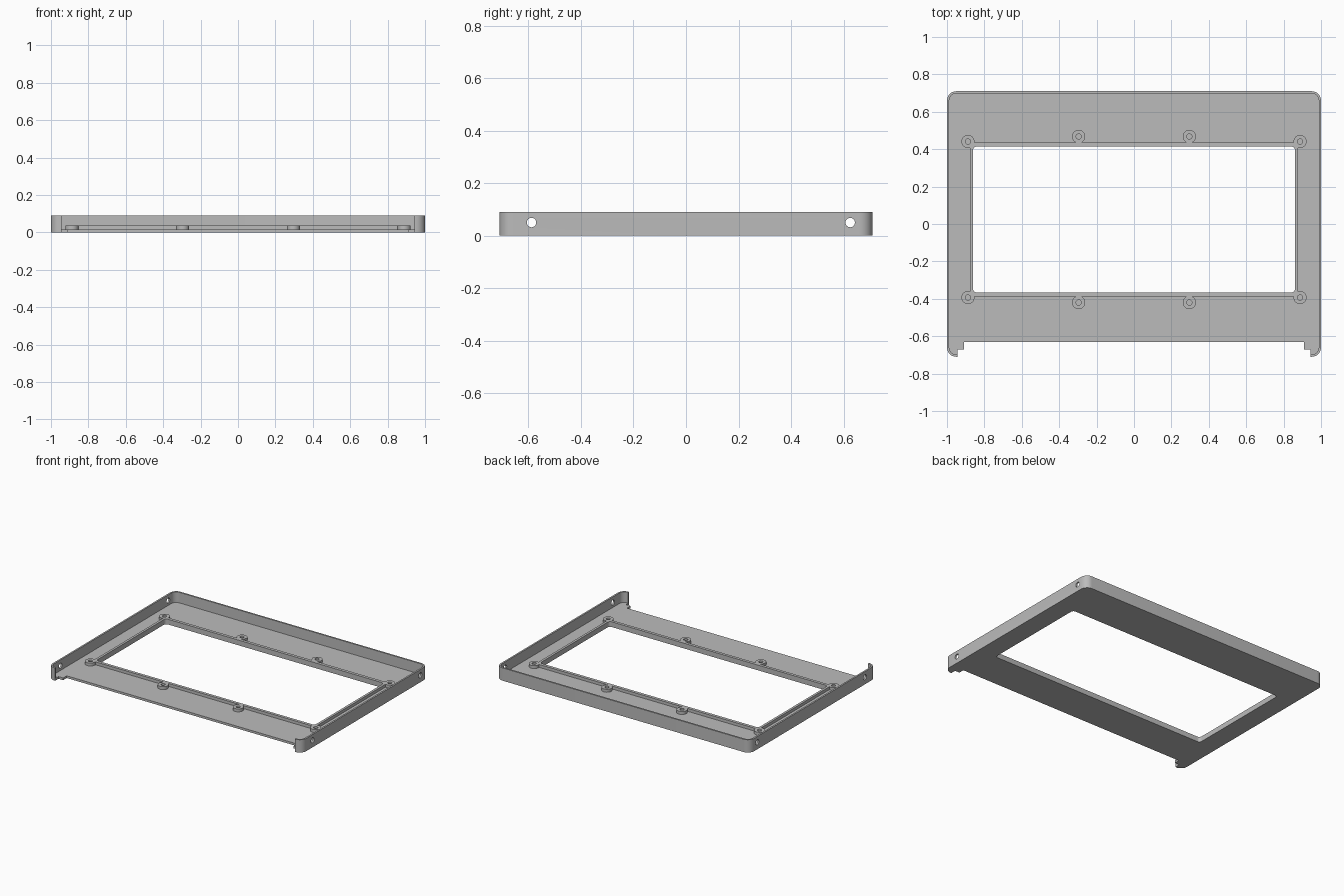
import bpy, bmesh, math

default = bpy.data.objects.get("Cube")
if default:
    bpy.data.objects.remove(default, do_unlink=True)

HEIGHT, FLOOR, RIM_TOP = 0.091, 0.016, 0.037
BOSSES = [(x * s, y) for s in (-1, 1)
          for x, y in ((0.888, 0.441), (0.296, 0.468), (0.888, -0.393), (0.296, -0.42))]

grey = bpy.data.materials.new("plain grey")
grey.use_nodes = True
colour = (0.5, 0.5, 0.5, 1)
grey.diffuse_color = colour
grey.node_tree.nodes["Principled BSDF"].inputs["Base Color"].default_value = colour


def rounded(x0, x1, y0, y1, r, steps=8):
    """Outline of a rounded rectangle, counter-clockwise."""
    corners = ((x1 - r, y1 - r), (x0 + r, y1 - r), (x0 + r, y0 + r), (x1 - r, y0 + r))
    return [(cx + r * math.cos(a), cy + r * math.sin(a))
            for k, (cx, cy) in enumerate(corners)
            for a in (math.pi / 2 * (k + i / steps) for i in range(steps + 1))]


def box(x0, x1, y0, y1):
    return [(x0, y0), (x1, y0), (x1, y1), (x0, y1)]


def circle(cx, cy, r, n=32):
    return [(cx + r * math.cos(2 * math.pi * i / n), cy + r * math.sin(2 * math.pi * i / n))
            for i in range(n)]


def prism(name, outline, low, high, along_x=False):
    """Extrude an outline upwards, or a (y, z) outline along x."""
    bm = bmesh.new()
    place = (lambda p: (low, *p)) if along_x else (lambda p: (*p, low))
    face = bm.faces.new([bm.verts.new(place(p)) for p in outline])
    made = bmesh.ops.extrude_face_region(bm, geom=[face])["geom"]
    shift = (high - low, 0, 0) if along_x else (0, 0, high - low)
    bmesh.ops.translate(bm, vec=shift, verts=[v for v in made if isinstance(v, bmesh.types.BMVert)])
    bmesh.ops.recalc_face_normals(bm, faces=bm.faces)
    mesh = bpy.data.meshes.new(name)
    bm.to_mesh(mesh)
    bm.free()
    mesh.materials.append(grey)
    obj = bpy.data.objects.new(name, mesh)
    bpy.context.collection.objects.link(obj)
    return obj


def combine(body, tools, operation):
    """Apply boolean operations and remove the helper solids."""
    for tool in tools:
        mod = body.modifiers.new("shape", 'BOOLEAN')
        mod.operation, mod.solver, mod.object = operation, 'EXACT', tool
    bpy.context.view_layer.update()
    graph = bpy.context.evaluated_depsgraph_get()
    mesh = bpy.data.meshes.new_from_object(body.evaluated_get(graph))
    body.modifiers.clear()
    body.data = mesh
    for tool in tools:
        bpy.data.objects.remove(tool, do_unlink=True)


window = rounded(-0.861, 0.861, -0.366, 0.414, 0.02)

# Tray: floor and thin walls, open along the front with stepped ends
tray = prism("tray", rounded(-1, 1, -0.71, 0.71, 0.05), 0, HEIGHT)
cuts = [
    prism("cavity", rounded(-0.988, 0.988, -0.698, 0.698, 0.038), FLOOR, 0.2),
    prism("window_cut", window, -0.1, 0.2),
    prism("front_cut", box(-0.945, 0.945, -0.8, -0.672), -0.1, 0.2),
    prism("front_step_cut", box(-0.908, 0.908, -0.75, -0.632), -0.1, 0.2),
]
# Side wall screw holes
cuts += [prism("side_hole", circle(y, 0.05, 0.018), -1.1, 1.1, True) for y in (-0.588, 0.625)]
combine(tray, cuts, 'DIFFERENCE')

# Raised window rim with screw bosses and their short necks
rim = prism("window_rim_and_bosses", rounded(-0.878, 0.878, -0.387, 0.436, 0.03), FLOOR, RIM_TOP)
adds = [prism("boss", circle(x, y, 0.035), FLOOR, RIM_TOP) for x, y in BOSSES]
for x, y in BOSSES:
    if abs(x) < 0.5:
        y0, y1 = (0.42, y - 0.025) if y > 0 else (y + 0.025, -0.375)
        adds.append(prism("neck", box(x - 0.018, x + 0.018, y0, y1), FLOOR, RIM_TOP))
combine(rim, adds, 'UNION')
cuts = [prism("boss_hole", circle(x, y, 0.014, 24), -0.1, 0.2) for x, y in BOSSES]
cuts.append(prism("rim_window_cut", window, -0.1, 0.2))
combine(rim, cuts, 'DIFFERENCE')

# Smooth the curved faces and keep the edges sharp
bpy.ops.object.select_all(action='DESELECT')
for obj in (tray, rim):
    obj.select_set(True)
bpy.context.view_layer.objects.active = tray
bpy.ops.object.shade_smooth_by_angle(angle=math.radians(30))
